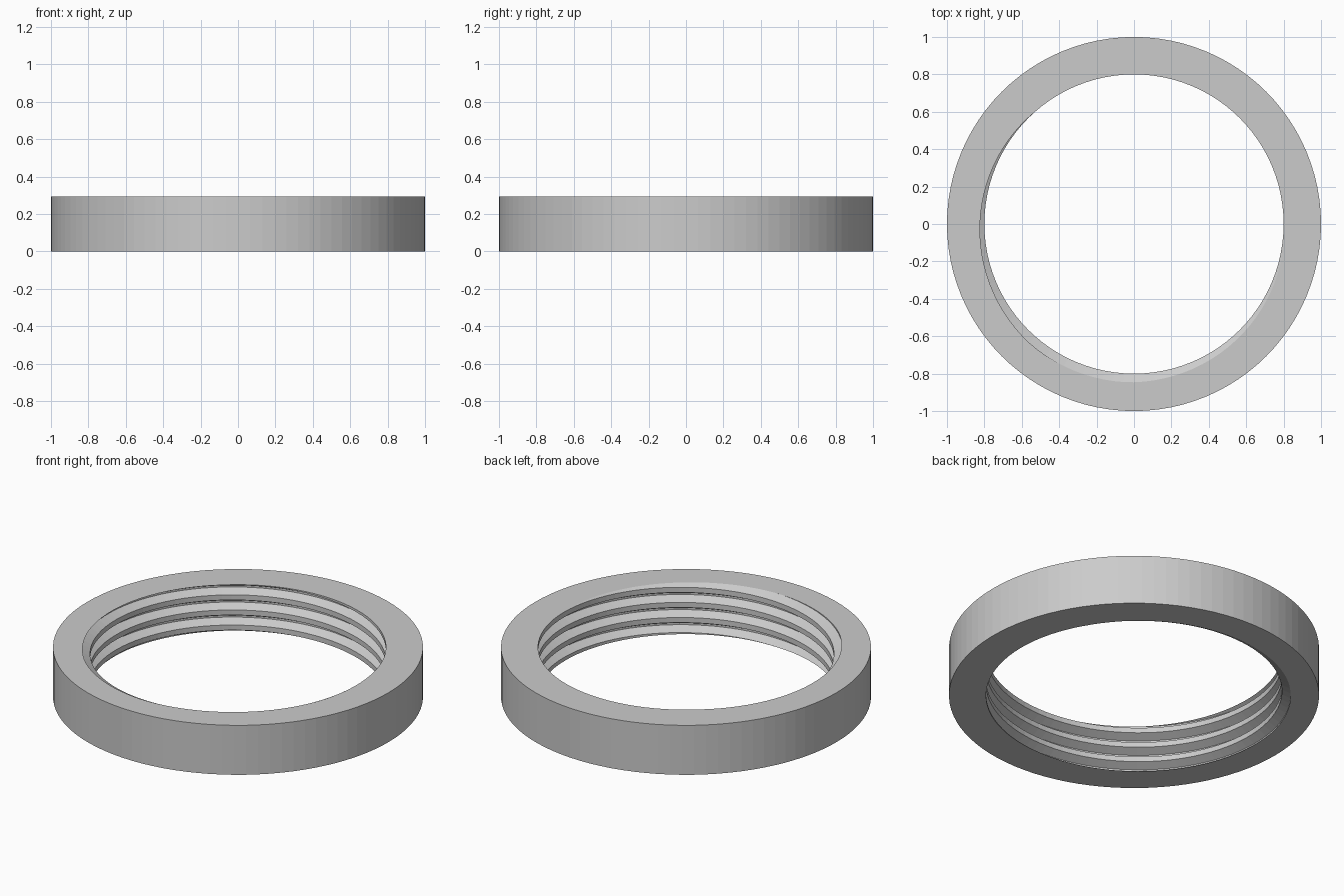
import bpy
import bmesh
import math

if "Cube" in bpy.data.objects:
    bpy.data.objects.remove(bpy.data.objects["Cube"])

HEIGHT = 0.295
OUTER = 1.0
CREST = 0.80      # thread minor radius
ROOT = 0.847      # thread major radius
PITCH = 0.09
SEGMENTS = 96

# One thread turn: (height as a fraction of the pitch, radius)
PROFILE = [(0.0, CREST), (0.34, CREST), (0.62, ROOT), (0.73, ROOT)]
PHASE = HEIGHT - 1.365 * PITCH


def thread_radius(z, turn):
    """Bore radius at height z on the column that is `turn` of the way round."""
    t = ((z - PHASE) / PITCH - turn) % 1.0
    points = PROFILE + [(1.0, CREST)]
    for (a, ra), (b, rb) in zip(points, points[1:]):
        if t <= b:
            return ra + (rb - ra) * (t - a) / (b - a)
    return CREST


def column(turn):
    """Closed radius/height section of the ring at one angle."""
    section = [(OUTER, 0.0), (thread_radius(0, turn), 0.0)]
    for k in range(-5, 4):
        for t, r in PROFILE:
            z = PHASE + (k + t + turn) * PITCH
            if z <= 0 or z >= HEIGHT:
                z = min(max(z, 0.0), HEIGHT)
                r = thread_radius(z, turn)
            section.append((r, z))
    return section + [(thread_radius(HEIGHT, turn), HEIGHT), (OUTER, HEIGHT)]


# Sweep the section round the axis, climbing one pitch per turn
bm = bmesh.new()
rings = []
for i in range(SEGMENTS + 1):
    angle = math.tau * i / SEGMENTS
    rings.append([bm.verts.new((r * math.cos(angle), r * math.sin(angle), z))
                  for r, z in column(i / SEGMENTS)])
for a, b in zip(rings, rings[1:]):
    for j in range(len(a)):
        k = (j + 1) % len(a)
        bm.faces.new((a[j], b[j], b[k], a[k]))
bmesh.ops.remove_doubles(bm, verts=bm.verts, dist=0.00005)
bmesh.ops.dissolve_degenerate(bm, edges=bm.edges, dist=0.00005)
bmesh.ops.recalc_face_normals(bm, faces=bm.faces)

mesh = bpy.data.meshes.new("threaded_ring")
bm.to_mesh(mesh)
bm.free()
ring = bpy.data.objects.new("threaded_ring", mesh)
bpy.context.collection.objects.link(ring)

# Plain grey material
grey = bpy.data.materials.new("light_grey")
grey.use_nodes = True
colour = (0.6, 0.6, 0.6, 1.0)
grey.diffuse_color = colour
grey.node_tree.nodes["Principled BSDF"].inputs["Base Color"].default_value = colour
mesh.materials.append(grey)
